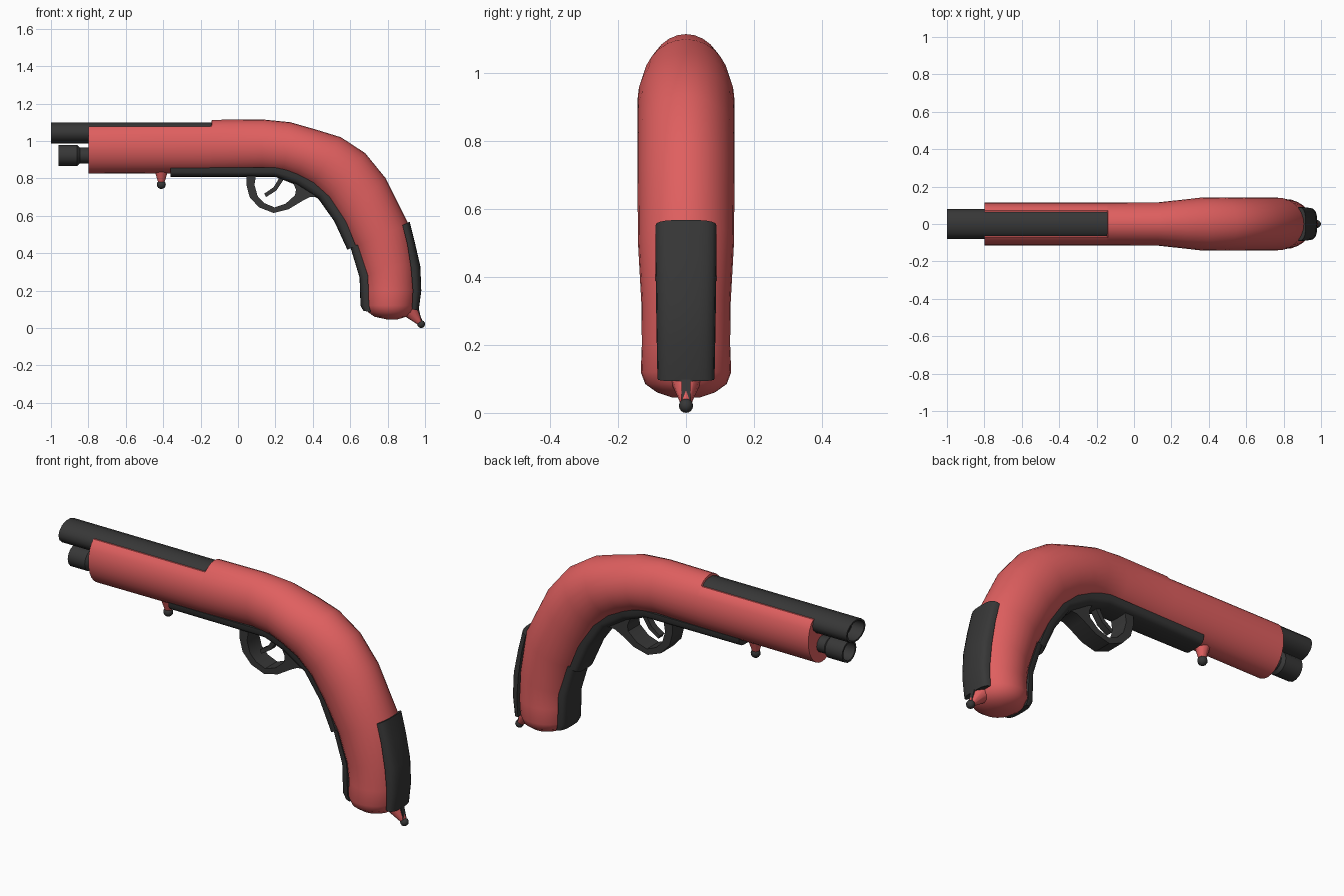
import bpy, bmesh, math
from mathutils import Vector

if "Cube" in bpy.data.objects:
    bpy.data.objects.remove(bpy.data.objects["Cube"])


def material(name, rgb):
    m = bpy.data.materials.new(name)
    m.diffuse_color = (*rgb, 1)
    m.use_nodes = True
    m.node_tree.nodes["Principled BSDF"].inputs["Base Color"].default_value = m.diffuse_color
    return m


RED = material("coral_red", (0.74, 0.115, 0.115))
DARK = material("charcoal", (0.038, 0.038, 0.038))


def finish(bm, name, mat, angle=40):
    bmesh.ops.recalc_face_normals(bm, faces=bm.faces[:])
    me = bpy.data.meshes.new(name)
    bm.to_mesh(me)
    bm.free()
    ob = bpy.data.objects.new(name, me)
    bpy.context.collection.objects.link(ob)
    me.materials.append(mat)
    bpy.ops.object.select_all(action='DESELECT')
    ob.select_set(True)
    bpy.context.view_layer.objects.active = ob
    bpy.ops.object.shade_smooth_by_angle(angle=math.radians(angle))
    return ob


def loft(name, rings, mat, angle=40):
    """Skin a list of equal-length closed rings and cap both ends."""
    bm = bmesh.new()
    vs = [[bm.verts.new(p) for p in r] for r in rings]
    n = len(rings[0])
    for a, b in zip(vs, vs[1:]):
        for i in range(n):
            j = (i + 1) % n
            bm.faces.new((a[i], a[j], b[j], b[i]))
    bm.faces.new(vs[0])
    bm.faces.new(vs[-1])
    return finish(bm, name, mat, angle)


def section(top, bottom, w, clip=9, n=28):
    """Elliptical ring spanning two x-z points, with half-width w in y."""
    t, b = Vector(top), Vector(bottom)
    c, h = (t + b) / 2, (t - b) / 2
    ring = []
    for i in range(n):
        a = math.tau * i / n
        p = c + h * math.cos(a)
        ring.append((p.x, w * math.sin(a), min(p.y, clip)))
    return ring


def strip(name, stations, mat, power, n=10):
    """Curved plate: (outer point, edge point, half-width), domed across y."""
    rings = []
    for outer, edge, w in stations:
        o, e = Vector(outer), Vector(edge)
        ring = []
        for i in range(n + 1):
            a = math.pi * i / n
            p = e.lerp(o, max(0, math.sin(a)) ** power)
            c = math.cos(a)
            ring.append((p.x, w * math.copysign(abs(c) ** power, c), p.y))
        rings.append(ring)
    return loft(name, rings, mat)


def bar(name, pairs, w, mat):
    """Ribbon of rectangular section between paired x-z points."""
    return loft(name, [[(o[0], -w, o[1]), (o[0], w, o[1]),
                        (i[0], w, i[1]), (i[0], -w, i[1])] for o, i in pairs], mat, 30)


def tube(name, profile, zc, ratio, n=14):
    """Tube along x from (x, radius) stations; ratio widens it in y."""
    return loft(name, [[(x, r * ratio * math.cos(math.tau * i / n),
                         zc + r * math.sin(math.tau * i / n)) for i in range(n)]
                       for x, r in profile], DARK)


# Stock and grip in one sweep; the front is clipped flat beneath the barrel
loft("stock_and_grip", [
    section((-.80, 1.115), (-.80, .825), .115, 1.076),
    section((-.145, 1.115), (-.145, .828), .115, 1.076),
    section((-.14, 1.113), (-.14, .828), .115),
    section((.13, 1.115), (.13, .835), .116),
    section((.28, 1.10), (.24, .825), .13),
    section((.42, 1.06), (.31, .80), .142),
    section((.55, 1.02), (.39, .755), .143),
    section((.68, .935), (.47, .68), .143),
    section((.79, .80), (.545, .565), .143),
    section((.91, .56), (.62, .43), .141),
    section((.945, .35), (.67, .28), .131),
    section((.952, .20), (.68, .20), .130),
    section((.945, .12), (.678, .12), .133),
    section((.93, .085), (.695, .085), .12),
    section((.90, .06), (.73, .06), .085),
    section((.85, .045), (.80, .045), .04)], RED)

# Barrel and magazine tube, with hollow muzzles
tube("barrel", [(-.93, .050), (-1.0, .050), (-1.0, .058), (-.14, .058)], 1.043, 1.38)
tube("magazine_tube", [(-.90, .047), (-.96, .047), (-.96, .057), (-.86, .057),
                       (-.845, .043), (-.79, .043)], .922, 1.05)

# Dark plates following the underside and the back of the grip
strip("under_plate", [
    ((-.36, .808), (-.36, .856), .07),
    ((.20, .808), (.20, .858), .075),
    ((.31, .765), (.34, .825), .078),
    ((.43, .69), (.47, .745), .08),
    ((.515, .57), (.565, .60), .08),
    ((.585, .418), (.63, .44), .08)], DARK, .6)
strip("grip_front_plate", [
    ((.60, .435), (.64, .445), .08),
    ((.65, .27), (.695, .28), .08),
    ((.655, .12), (.70, .12), .08),
    ((.67, .092), (.71, .085), .075)], DARK, .6)
strip("grip_back_plate", [
    ((.918, .568), (.88, .55), .09),
    ((.945, .46), (.905, .45), .09),
    ((.975, .33), (.925, .32), .088),
    ((.98, .20), (.935, .20), .086),
    ((.966, .093), (.93, .10), .084)], DARK, .7)

# Trigger guard and trigger
bar("trigger_guard", [
    ((.045, .84), (.10, .84)), ((.045, .765), (.088, .765)),
    ((.062, .70), (.105, .705)), ((.112, .645), (.14, .668)),
    ((.19, .615), (.195, .645)), ((.27, .635), (.255, .665)),
    ((.345, .68), (.305, .71)), ((.385, .70), (.31, .74)),
    ((.43, .703), (.295, .775)), ((.45, .72), (.26, .82))], .05, DARK)
bar("trigger", [
    ((.26, .82), (.225, .82)), ((.235, .78), (.212, .787)),
    ((.205, .735), (.19, .752)), ((.15, .70), (.14, .718))], .018, DARK)


# Sling studs: red cone with a dark ball at the tip
def stud(name, base, tip, r_base, r_ball):
    a, b = Vector(base), Vector(tip)
    d = b - a
    bm = bmesh.new()
    bmesh.ops.create_cone(bm, cap_ends=True, segments=10, radius1=r_base,
                          radius2=r_ball * .6, depth=d.length)
    ob = finish(bm, name + "_cone", RED)
    ob.location = (a + b) / 2
    ob.rotation_euler = d.to_track_quat('Z', 'Y').to_euler()
    bm = bmesh.new()
    bmesh.ops.create_uvsphere(bm, u_segments=12, v_segments=8, radius=r_ball)
    finish(bm, name + "_ball", DARK).location = b


stud("front_stud", (-.41, 0, .835), (-.41, 0, .767), .036, .024)
stud("rear_stud", (.92, 0, .095), (.979, 0, .021), .045, .021)

# Dark tongue running from the back plate down to the rear ball
bar("rear_tongue", [((.968, .098), (.945, .09)), ((.984, .03), (.975, .025))], .013, DARK)
